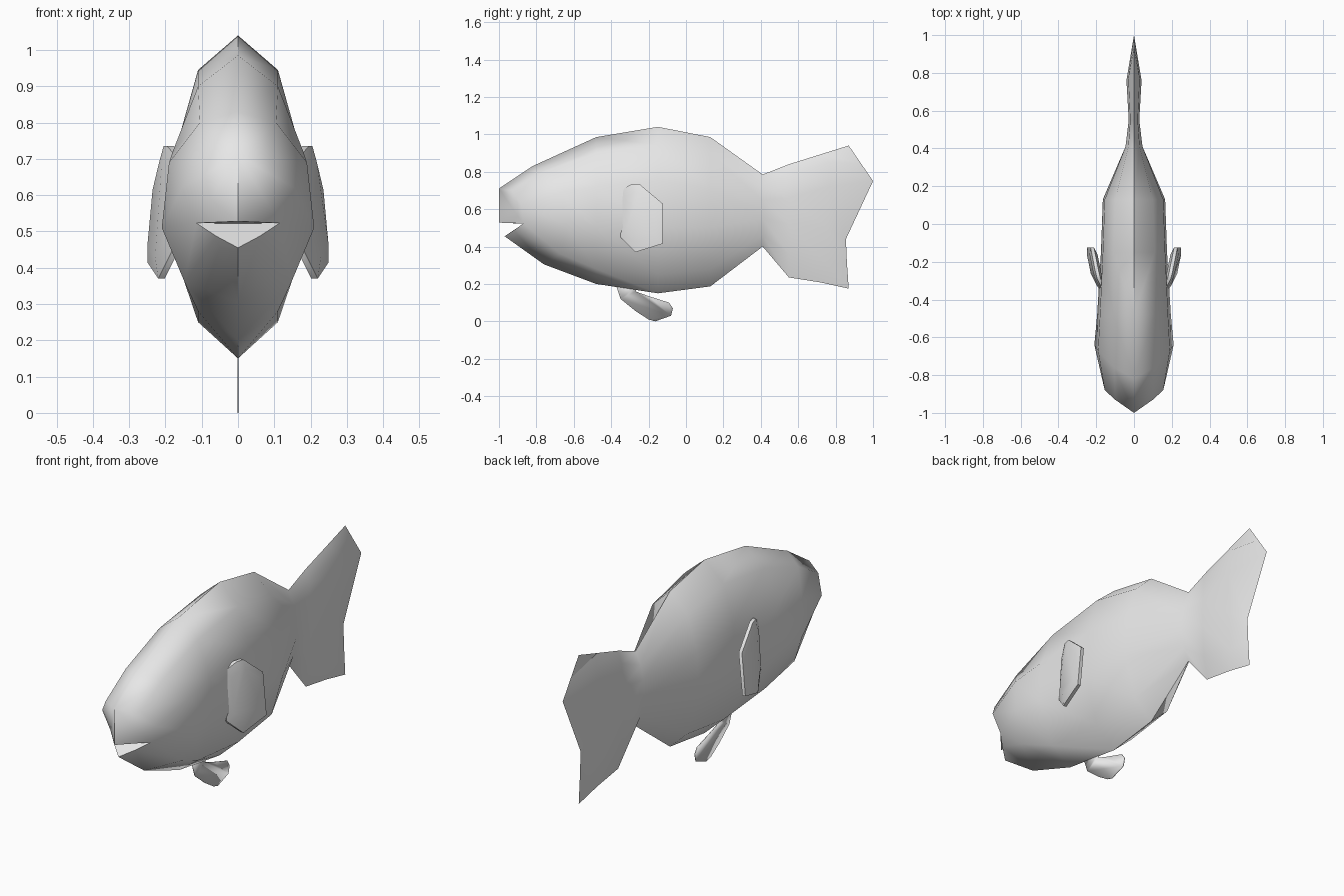
import bpy, bmesh, math

cube = bpy.data.objects.get("Cube")
if cube:
    bpy.data.objects.remove(cube, do_unlink=True)

grey = bpy.data.materials.new("light grey")
grey.use_nodes = True
grey.diffuse_color = (0.8, 0.8, 0.8, 1)
grey.node_tree.nodes["Principled BSDF"].inputs["Base Color"].default_value = (0.8, 0.8, 0.8, 1)


def finish(bm, name, angle):
    """Turn a bmesh into a smooth-shaded grey object."""
    bmesh.ops.remove_doubles(bm, verts=bm.verts, dist=0.0005)
    bmesh.ops.recalc_face_normals(bm, faces=bm.faces)
    mesh = bpy.data.meshes.new(name)
    bm.to_mesh(mesh)
    bm.free()
    mesh.materials.append(grey)
    ob = bpy.data.objects.new(name, mesh)
    bpy.context.collection.objects.link(ob)
    bpy.ops.object.select_all(action='DESELECT')
    ob.select_set(True)
    bpy.context.view_layer.objects.active = ob
    bpy.ops.object.shade_smooth_by_angle(angle=math.radians(angle))
    return ob


def mirror_x(bm):
    """Add the other half and weld it along the middle."""
    copy = bmesh.ops.duplicate(bm, geom=bm.verts[:] + bm.edges[:] + bm.faces[:])["geom"]
    for v in copy:
        if isinstance(v, bmesh.types.BMVert):
            v.co.x = -v.co.x
    bmesh.ops.reverse_faces(bm, faces=[f for f in copy if isinstance(f, bmesh.types.BMFace)])


# Left half of each body ring, from the back ridge down to the belly
lips = [(0, -1, .71), (.10, -.93, .70), (.155, -.88, .62),
        (.115, -.87, .523), (.06, -.92, .487), (0, -.97, .455)]
cheeks = [(0, -.82, .83), (.105, -.76, .80), (.19, -.67, .69),
          (.21, -.64, .51), (.147, -.67, .36), (0, -.76, .305)]
tail_thick = [(0, .72, .893), (.03, .77, .85), (.04, .76, .72),
              (.035, .76, .50), (.03, .76, .30), (0, .72, .208)]
tail_edge = [(0, .87, .94), (0, .935, .845), (0, 1, .75),
             (0, .855, .44), (0, .86, .32), (0, .87, .175)]


def ring(y, *points):
    return [(x, y, z) for x, z in points]


rings = [
    lips, cheeks,
    ring(-.48, (0, .985), (.11, .90), (.18, .72), (.195, .50), (.11, .28), (0, .20)),
    ring(-.15, (0, 1.04), (.11, .945), (.165, .75), (.175, .50), (.11, .25), (0, .15)),
    ring(.13, (0, .985), (.10, .89), (.155, .71), (.165, .50), (.10, .28), (0, .187)),
    ring(.41, (0, .785), (.03, .72), (.045, .65), (.045, .55), (.03, .46), (0, .40)),
    ring(.55, (0, .84), (.02, .78), (.028, .66), (.028, .52), (.02, .36), (0, .235)),
    tail_thick, tail_edge]

# Body and tail in one skin
bm = bmesh.new()
rows = [[bm.verts.new(p) for p in r] for r in rings]
for a, b in zip(rows, rows[1:]):
    for i in range(5):
        bm.faces.new((a[i], a[i + 1], b[i + 1], b[i]))
# Snout front and the open mouth behind it
top, brow, side, corner, lip, chin = rows[0]
upper = bm.verts.new((0, -1, .528))
deep = bm.verts.new((0, -.87, .522))
bm.faces.new((top, brow, side))
bm.faces.new((top, side, corner, upper))
bm.faces.new((upper, corner, deep))
bm.faces.new((deep, corner, lip, chin))
mirror_x(bm)
finish(bm, "body", 65)

# Side fins: flared plates with softened rims
outline = [(.165, -.35, .70), (.195, -.29, .735), (.205, -.25, .735),
           (.23, -.125, .63), (.25, -.125, .415), (.22, -.27, .37), (.18, -.35, .45)]
cx, cy, cz = (sum(p[k] for p in outline) / len(outline) for k in range(3))
for label, s in (("left", 1), ("right", -1)):
    bm = bmesh.new()

    def loop(scale, shift):
        return [bm.verts.new((s * (cx + (x - cx) * scale + shift),
                              cy + (y - cy) * scale, cz + (z - cz) * scale))
                for x, y, z in outline]

    loops = [loop(.72, .012), loop(1, 0), loop(1, -.018), loop(.72, -.03)]
    for a, b in zip(loops, loops[1:]):
        for i in range(len(a)):
            j = (i + 1) % len(a)
            bm.faces.new((a[i], a[j], b[j], b[i]))
    bm.faces.new(loops[0])
    bm.faces.new(loops[-1])
    finish(bm, label + "_side_fin", 50)

# Thin belly fin on the centre line
belly = [(-.38, .21), (-.35, .12), (-.27, .055), (-.20, .01), (-.165, .0), (-.08, .03),
         (-.07, .07), (-.09, .10), (-.20, .135), (-.27, .16), (-.24, .21)]
bm = bmesh.new()
bm.faces.new([bm.verts.new((0, y, z)) for y, z in belly])
fin = finish(bm, "belly_fin", 30)
thick = fin.modifiers.new("thickness", 'SOLIDIFY')
thick.thickness = .004
thick.offset = 0
